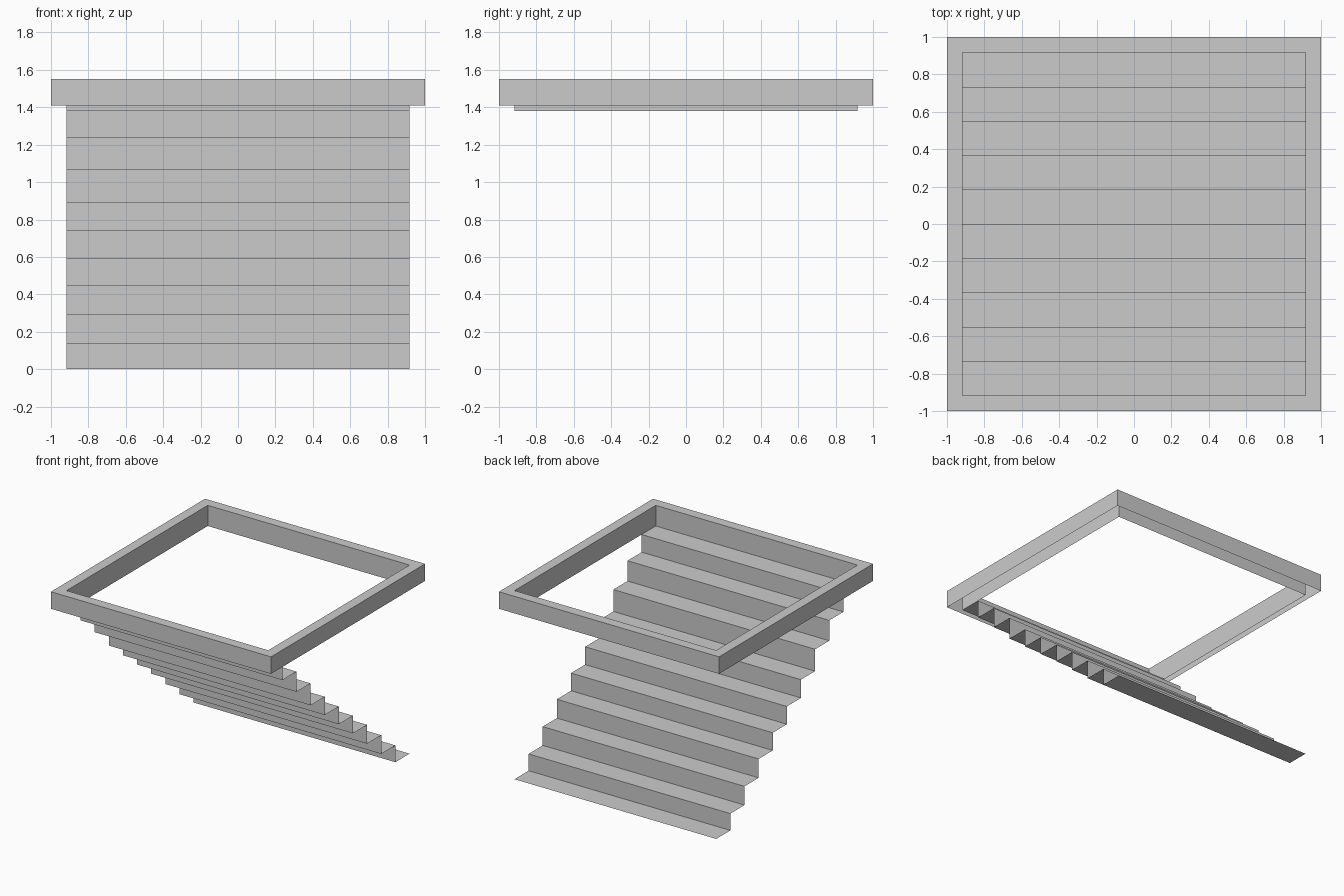
import bpy

if "Cube" in bpy.data.objects:
    bpy.data.objects.remove(bpy.data.objects["Cube"])

OUT, INN = 1.0, 0.917          # outer and inner half widths
TOP, SKIRT, LIP = 1.55, 1.41, 1.38


def make_mesh(name, verts, faces):
    me = bpy.data.meshes.new(name)
    me.from_pydata(verts, [], faces)
    me.update()
    ob = bpy.data.objects.new(name, me)
    bpy.context.collection.objects.link(ob)
    return ob


# Square rim: an open-bottomed sheet, outer skirt -> top -> deeper inner wall
verts, faces = [], []
for half, z in [(OUT, SKIRT), (OUT, TOP), (INN, TOP), (INN, LIP)]:
    verts += [(sx * half, sy * half, z)
              for sx, sy in ((-1, -1), (1, -1), (1, 1), (-1, 1))]
for r in range(3):
    for i in range(4):
        j = (i + 1) % 4
        faces.append((r * 4 + i, r * 4 + j, r * 4 + 4 + j, r * 4 + 4 + i))
make_mesh("square_rim", verts, faces)

# Stairs: thin zigzag sheet going down from the front rim to the back
levels = [LIP, 1.235, 1.068, 0.888, 0.738, 0.592, 0.447, 0.292, 0.138, 0.0]
depth = 2 * INN / len(levels)
profile = []
for k, z in enumerate(levels):
    y = -INN + k * depth
    profile += [(y, z), (y + depth, z)]
verts = [(x, y, z) for y, z in profile for x in (-INN, INN)]
faces = [(2 * i, 2 * i + 1, 2 * i + 3, 2 * i + 2)
         for i in range(len(profile) - 1)]
make_mesh("stairs", verts, faces)
